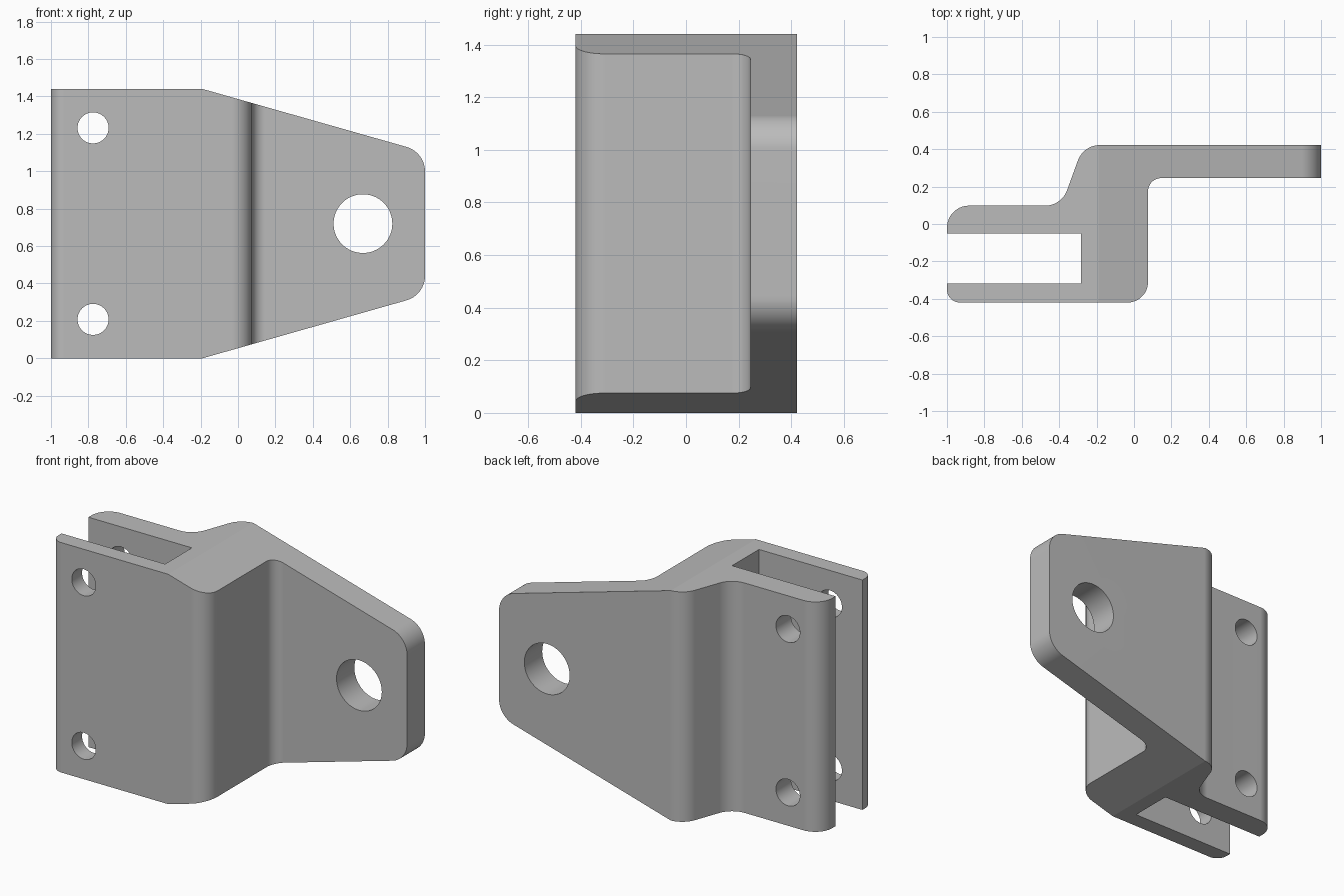
import bpy, bmesh, math
from mathutils import Vector, Matrix

cube = bpy.data.objects.get("Cube")
if cube:
    bpy.data.objects.remove(cube, do_unlink=True)

HEIGHT = 1.44
MID = HEIGHT / 2

steel = bpy.data.materials.new("plain grey")
steel.use_nodes = True
GREY = (0.5, 0.5, 0.5, 1)
steel.diffuse_color = GREY
steel.node_tree.nodes["Principled BSDF"].inputs["Base Color"].default_value = GREY


def rounded(corners, step=math.radians(6)):
    """Replace each (x, y, radius) corner with a tangent arc."""
    out = []
    for i, (x, y, r) in enumerate(corners):
        p = Vector((x, y))
        if r == 0:
            out.append(p)
            continue
        a = (Vector(corners[i - 1][:2]) - p).normalized()
        b = (Vector(corners[(i + 1) % len(corners)][:2]) - p).normalized()
        half = a.angle(b) / 2
        centre = p + (a + b).normalized() * r / math.sin(half)
        start = p + a * r / math.tan(half) - centre
        turn = math.pi - 2 * half
        turn *= 1 if a.cross(b) < 0 else -1
        n = max(2, math.ceil(abs(turn) / step))
        for k in range(n + 1):
            out.append(centre + Matrix.Rotation(turn * k / n, 2) @ start)
    return out


def prism(name, points, place, depth):
    """Extrude a flat outline along depth; place maps 2D to 3D."""
    bm = bmesh.new()
    face = bm.faces.new([bm.verts.new(place(p)) for p in points])
    top = bmesh.ops.extrude_face_region(bm, geom=[face])["geom"]
    bmesh.ops.translate(bm, vec=depth, verts=[g for g in top if isinstance(g, bmesh.types.BMVert)])
    bmesh.ops.recalc_face_normals(bm, faces=bm.faces)
    mesh = bpy.data.meshes.new(name)
    bm.to_mesh(mesh)
    bm.free()
    mesh.materials.append(steel)
    obj = bpy.data.objects.new(name, mesh)
    bpy.context.collection.objects.link(obj)
    return obj


def on_front(p):
    return (p.x, -1, p.y)


# Offset bracket: clevis slot on the right, single tongue on the left
section = rounded([
    (-1, -0.42, 0.07), (0.075, -0.42, 0.11), (0.075, 0.245, 0.07),
    (1, 0.245, 0), (1, 0.422, 0), (-0.27, 0.422, 0.125),
    (-0.388, 0.098, 0.125), (-1, 0.098, 0.118), (-1, -0.052, 0),
    (-0.283, -0.052, 0), (-0.283, -0.318, 0), (-1, -0.318, 0)])
bracket = prism("bracket", section, lambda p: (p.x, p.y, 0), (0, 0, HEIGHT))

# Wedges that taper the tongue above and below, with rounded tip corners
lower = rounded([(-0.19, 0, 0), (1, 0.338, 0.137), (1, MID, 0)])
tip = [p for p in lower if p.x < 0.9999] + [Vector((1, 0.45))]
wedge = tip + [Vector((1.2, 0.45)), Vector((1.2, -0.2)), Vector((-0.19, -0.2))]
cutters = [
    prism("lower_taper_cutter", wedge, on_front, (0, 2, 0)),
    prism("upper_taper_cutter", [Vector((p.x, HEIGHT - p.y)) for p in wedge], on_front, (0, 2, 0))]

# Pin hole and bolt holes
for name, x, z, r in (("pin_hole", 0.668, MID, 0.157),
                      ("lower_bolt_hole", -0.775, 0.208, 0.083),
                      ("upper_bolt_hole", -0.775, HEIGHT - 0.208, 0.083)):
    ring = [Vector((x + r * math.cos(t * math.tau / 64), z + r * math.sin(t * math.tau / 64)))
            for t in range(64)]
    cutters.append(prism(name + "_cutter", ring, on_front, (0, 2, 0)))

bpy.ops.object.select_all(action="DESELECT")
bracket.select_set(True)
bpy.context.view_layer.objects.active = bracket
for cutter in cutters:
    mod = bracket.modifiers.new(cutter.name, "BOOLEAN")
    mod.operation = "DIFFERENCE"
    mod.solver = "EXACT"
    mod.object = cutter
    bpy.ops.object.modifier_apply(modifier=mod.name)
for cutter in cutters:
    bpy.data.objects.remove(cutter, do_unlink=True)

# Smooth rounds, crisp edges, flat faces kept flat
bpy.ops.object.shade_smooth_by_angle(angle=math.radians(12))
weighted = bracket.modifiers.new("flat_faces", "WEIGHTED_NORMAL")
weighted.keep_sharp = True
